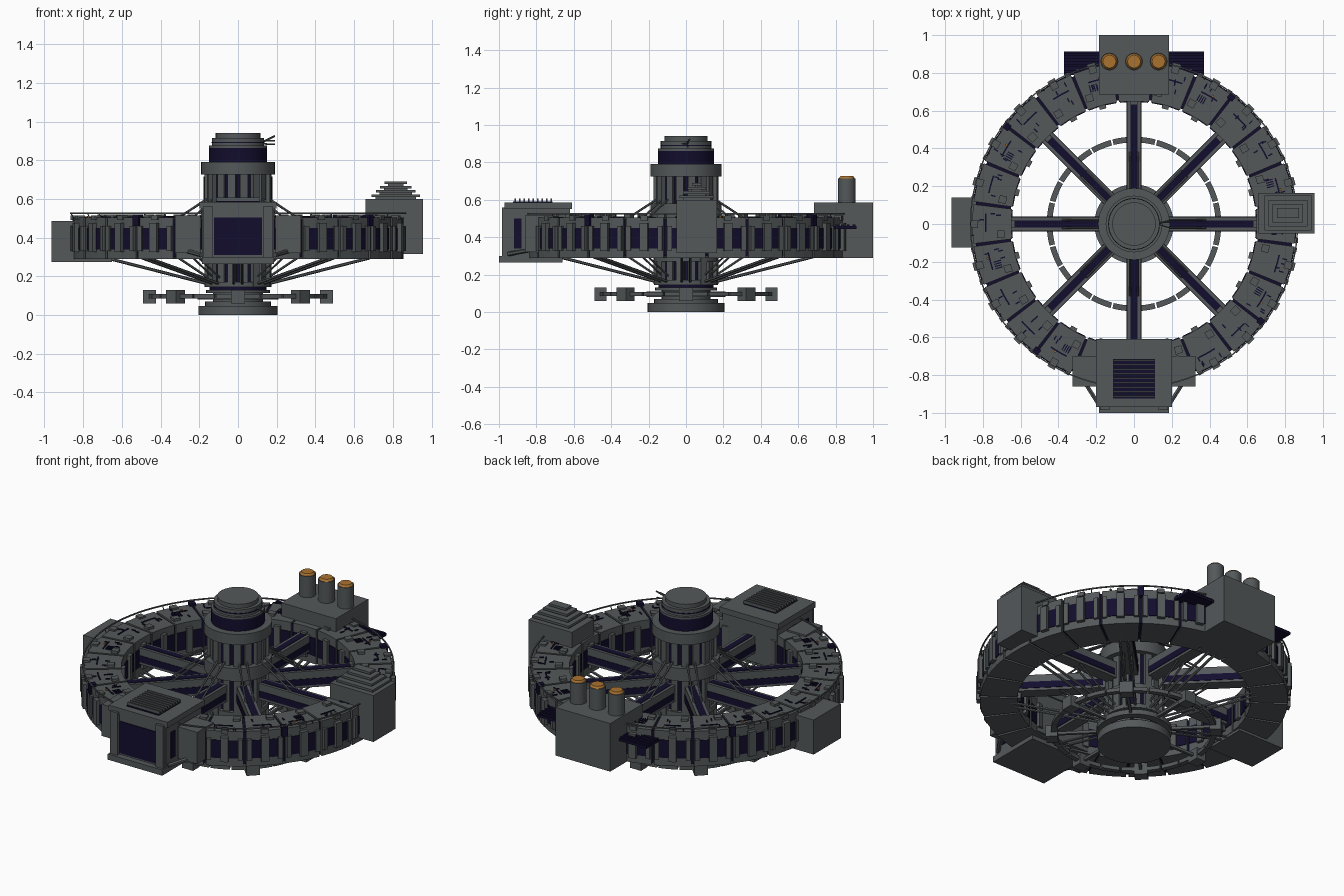
import bpy, bmesh, random
from math import sin, cos, pi, radians, atan2, hypot
from mathutils import Vector, Matrix

random.seed(4)
old = bpy.data.objects.get("Cube")
if old:
    bpy.data.objects.remove(old, do_unlink=True)


def material(name, rgb):
    m = bpy.data.materials.new(name)
    m.use_nodes = True
    m.diffuse_color = (*rgb, 1)
    m.node_tree.nodes["Principled BSDF"].inputs["Base Color"].default_value = (*rgb, 1)
    return m


GREY = material("hull grey", (0.088, 0.098, 0.102))
DARK = material("dark navy", (0.006, 0.004, 0.026))
ORANGE = material("amber", (0.40, 0.17, 0.03))


class Part:
    """Collects simple solids into one named object."""
    def __init__(self, name, mat):
        self.name, self.mat, self.bm = name, mat, bmesh.new()

    def box(self, x0, x1, y0, y1, z0, z1, turn=0):
        size = Matrix.Diagonal((x1 - x0, y1 - y0, z1 - z0, 1))
        mid = Matrix.Translation(((x0 + x1) / 2, (y0 + y1) / 2, (z0 + z1) / 2))
        spin = Matrix.Rotation(radians(turn), 4, 'Z')
        bmesh.ops.create_cube(self.bm, size=1, matrix=spin @ mid @ size)

    def disc(self, r, z0, z1, x=0, y=0, sides=40, top=None):
        bmesh.ops.create_cone(self.bm, cap_ends=True, segments=sides, radius1=r,
                              radius2=r if top is None else top, depth=z1 - z0,
                              matrix=Matrix.Translation((x, y, (z0 + z1) / 2)))

    def rod(self, a, b, r, sides=6):
        a, b = Vector(a), Vector(b)
        turn = (b - a).to_track_quat('Z', 'Y').to_matrix().to_4x4()
        bmesh.ops.create_cone(self.bm, cap_ends=True, segments=sides, radius1=r, radius2=r,
                              depth=(b - a).length,
                              matrix=Matrix.Translation((a + b) / 2) @ turn)

    def arc(self, r0, r1, z0, z1, a0, a1, steps=3):
        """Curved block between two radii, heights and angles."""
        rows = []
        for i in range(steps + 1):
            a = radians(a0 + (a1 - a0) * i / steps)
            rows.append([self.bm.verts.new((r * cos(a), r * sin(a), z))
                         for r, z in ((r0, z0), (r1, z0), (r1, z1), (r0, z1))])
        for p, q in zip(rows, rows[1:]):
            for k in range(4):
                n = (k + 1) % 4
                self.bm.faces.new((p[k], q[k], q[n], p[n]))
        if (a1 - a0) < 359:
            self.bm.faces.new(rows[0])
            self.bm.faces.new(rows[-1][::-1])

    def done(self, smooth=False):
        bmesh.ops.remove_doubles(self.bm, verts=self.bm.verts, dist=1e-5)
        bmesh.ops.recalc_face_normals(self.bm, faces=self.bm.faces)
        mesh = bpy.data.meshes.new(self.name)
        self.bm.to_mesh(mesh)
        self.bm.free()
        mesh.materials.append(self.mat)
        ob = bpy.data.objects.new(self.name, mesh)
        bpy.context.collection.objects.link(ob)
        if smooth:
            bpy.ops.object.select_all(action='DESELECT')
            ob.select_set(True)
            bpy.context.view_layer.objects.active = ob
            bpy.ops.object.shade_smooth_by_angle(angle=radians(30))


SEGMENTS = [i * 15 for i in range(24)]
SPOKES = [i * 45 for i in range(8)]

# Habitat ring: grey segments over a dark core that shows in the gaps
core = Part("ring_core", DARK)
core.arc(0.66, 0.845, 0.30, 0.495, 0, 360, 72)
core.done()
shell, glass = Part("ring_segments", GREY), Part("ring_windows", DARK)
posts, lids = Part("ring_posts", GREY), Part("roof_hatches", GREY)
marks, lamps = Part("roof_seams", DARK), Part("roof_lamps", ORANGE)
for a in SEGMENTS:
    shell.arc(0.65, 0.857, 0.29, 0.505, a - 7, a + 7)
    glass.arc(0.646, 0.861, 0.34, 0.45, a - 6.6, a + 6.6)
    posts.box(0.85, 0.88, -0.022, 0.022, 0.325, 0.475, a)
    posts.box(0.63, 0.66, -0.018, 0.018, 0.325, 0.475, a)
    for side in (-1, 1):
        posts.box(0.85, 0.868, side * 0.088 - 0.013, side * 0.088 + 0.013, 0.33, 0.46, a)
    lids.box(0.685, 0.725, 0.035, 0.075, 0.50, 0.52, a)
    lids.box(0.825, 0.865, -0.02, 0.02, 0.49, 0.515, a)
    marks.arc(0.782, 0.79, 0.50, 0.509, a - 4, a + 3)
    for k in range(4):
        r, y = random.uniform(0.70, 0.82), random.uniform(-0.07, 0.05)
        marks.box(r, r + 0.025, y, y + 0.007, 0.50, 0.51, a)
    if a % 45 == 15:
        lamps.box(0.79, 0.80, -0.03, -0.018, 0.50, 0.513, a)
        for k in range(4):
            marks.box(0.73, 0.77, k * 0.012, k * 0.012 + 0.006, 0.50, 0.511, a)
for a in (52.5, 142.5, 232.5, 322.5):
    marks.box(0.83, 0.87, -0.018, 0.018, 0.46, 0.52, a)
for p in (shell, glass, posts, lids, marks, lamps):
    p.done()

# Thin handrail above the ring
rail = Part("ring_handrail", GREY)
rail.arc(0.862, 0.869, 0.522, 0.529, 0, 360, 96)
for a in SEGMENTS[::2]:
    rail.rod((0.85 * cos(radians(a + 4)), 0.85 * sin(radians(a + 4)), 0.50),
             (0.865 * cos(radians(a + 4)), 0.865 * sin(radians(a + 4)), 0.525), 0.003)
rail.done()

# Spokes with dark strips, and braces beneath and above them
beam, strip = Part("spokes", GREY), Part("spoke_strips", DARK)
brace = Part("spoke_braces", GREY)
for a in SPOKES:
    beam.box(0.15, 0.66, -0.036, 0.036, 0.36, 0.46, a)
    strip.box(0.17, 0.655, -0.019, 0.019, 0.455, 0.463, a)
    strip.box(0.17, 0.655, -0.039, 0.039, 0.375, 0.415, a)
    turn = Matrix.Rotation(radians(a), 3, 'Z')
    for y in (-0.022, 0.022):
        brace.rod(turn @ Vector((0.15, y, 0.16)), turn @ Vector((0.68, y, 0.295)), 0.008)
        brace.rod(turn @ Vector((0.15, y, 0.19)), turn @ Vector((0.42, y, 0.37)), 0.006)
        brace.rod(turn @ Vector((0.16, y, 0.60)), turn @ Vector((0.38, y, 0.455)), 0.006)
for p in (beam, strip, brace):
    p.done()

# Central hub: stacked discs, ribs over a dark column
hub = Part("hub_discs", GREY)
for r, z0, z1 in ((0.205, 0, 0.048), (0.17, 0.048, 0.07), (0.13, 0.07, 0.15), (0.165, 0.115, 0.13),
                  (0.172, 0.145, 0.17), (0.172, 0.27, 0.30), (0.19, 0.50, 0.58),
                  (0.19, 0.725, 0.79), (0.15, 0.862, 0.875), (0.135, 0.87, 0.915),
                  (0.115, 0.91, 0.94)):
    hub.disc(r, z0, z1)
hub.done(True)
column = Part("hub_dark_column", DARK)
column.disc(0.148, 0.13, 0.74)
column.disc(0.15, 0.78, 0.863)
column.disc(0.137, 0.888, 0.894)
column.done(True)
ribs = Part("hub_ribs", GREY)
for i in range(16):
    ribs.box(0.13, 0.172 if i % 2 else 0.16, -0.02, 0.02, 0.15, 0.73, i * 22.5 + 11.25)
ribs.done()
mast = Part("hub_antenna", GREY)
mast.rod((0.12, 0, 0.89), (0.19, 0.02, 0.925), 0.005)
mast.rod((0.12, 0, 0.90), (0.19, -0.02, 0.90), 0.004)
mast.rod((0.12, 0.01, 0.885), (0.19, 0.01, 0.882), 0.004)
mast.done()

# Lower docking ring with pods
dock = Part("docking_ring", GREY)
for a in SPOKES:
    for k in range(3):
        dock.arc(0.432, 0.462, 0.085, 0.108, a + k * 15 + 0.6, a + k * 15 + 14.4)
    dock.box(0.425, 0.49, -0.037, 0.037, 0.06, 0.13, a)
    dock.box(0.13, 0.43, -0.008, 0.008, 0.088, 0.104, a)
dock.arc(0.165, 0.21, 0.08, 0.11, 0, 360, 40)
dock.done()

# Front hangar: framed window, bottom lip, side blocks, roof louvres
hangar = Part("front_hangar", GREY)
hangar.box(-0.185, 0.185, -0.965, -0.62, 0.30, 0.56)
hangar.box(-0.2, 0.2, -0.97, -0.61, 0.55, 0.585)
hangar.box(-0.185, 0.185, -1.0, -0.66, 0.265, 0.30)
for s in (-1, 1):
    hangar.box(s * 0.155 - 0.025, s * 0.155 + 0.025, -0.985, -0.95, 0.29, 0.56)
    hangar.box(s * 0.26 - 0.065, s * 0.26 + 0.065, -0.86, -0.70, 0.32, 0.515)
    hangar.rod((s * 0.19, -0.95, 0.31), (s * 0.26, -0.84, 0.33), 0.012)
hangar.done()
window = Part("front_windows", DARK)
window.box(-0.125, 0.125, -0.97, -0.95, 0.31, 0.505)
for s in (-1, 1):
    window.box(s * 0.187 - 0.003, s * 0.187 + 0.003, -0.92, -0.88, 0.34, 0.50)
window.box(-0.11, 0.11, -0.925, -0.715, 0.58, 0.59)
window.done()
louvre = Part("roof_louvres", GREY)
for k in range(9):
    louvre.box(-0.11, 0.11, -0.917 + k * 0.024, -0.909 + k * 0.024, 0.585, 0.607)
louvre.done()

# Rear power block with three stacks and side panels
power = Part("rear_power_block", GREY)
power.box(-0.185, 0.185, 0.685, 1.0, 0.29, 0.585)
power.done()
stacks, caps = Part("rear_stacks", GREY), Part("stack_caps", ORANGE)
for x in (-0.13, 0, 0.13):
    stacks.disc(0.047, 0.58, 0.715, x, 0.86, 24)
    caps.disc(0.042, 0.715, 0.727, x, 0.86, 24, 0.034)
stacks.done(True)
caps.done(True)
panels = Part("rear_side_panels", DARK)
for s in (-1, 1):
    panels.box(s * 0.275 - 0.095, s * 0.275 + 0.095, 0.79, 0.912, 0.445, 0.46)
    for k in range(4):
        panels.box(s * 0.275 - 0.095, s * 0.275 + 0.095, 0.80 + k * 0.03, 0.815 + k * 0.03, 0.455, 0.468)
panels.done()

# Left tower with stepped roof, right cargo block
tower = Part("left_stepped_tower", GREY)
tower.box(0.66, 0.955, -0.05, 0.165, 0.315, 0.60)
for k in range(4):
    d = k * 0.022
    tower.box(0.69 + d, 0.94 - d, -0.035 + d, 0.15 - d, 0.61 + k * 0.022, 0.624 + k * 0.022)
    tower.box(0.71 + d, 0.92 - d, -0.015 + d, 0.13 - d, 0.59 + k * 0.022, 0.612 + k * 0.022)
tower.done()
cargo = Part("right_cargo_block", GREY)
cargo.box(-0.965, -0.65, -0.125, 0.14, 0.275, 0.487)
cargo.done()
